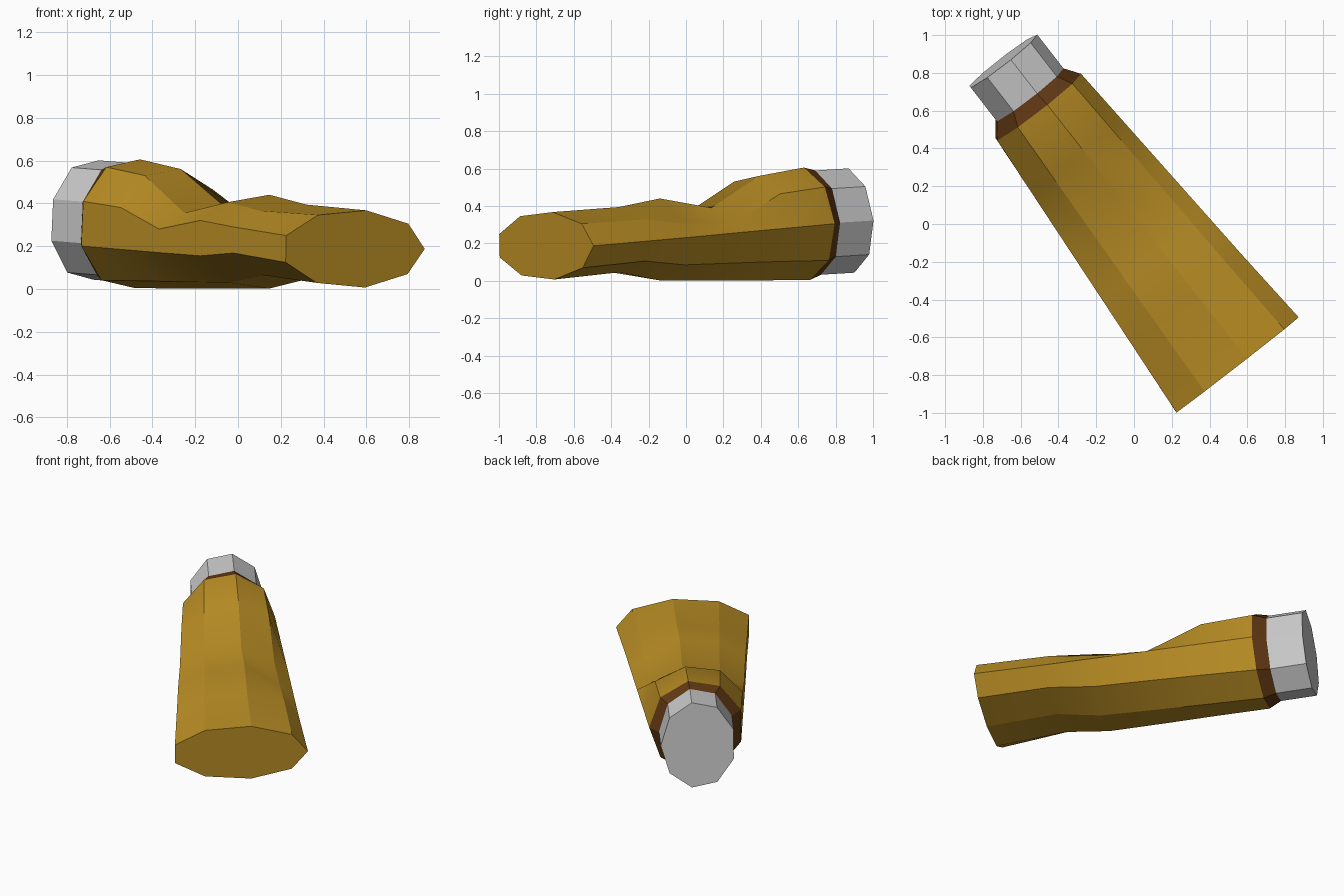
import bpy, bmesh
from math import cos, sin, radians
from mathutils import Vector

if "Cube" in bpy.data.objects:
    bpy.data.objects.remove(bpy.data.objects["Cube"])

SIDES = 9
AXIS = Vector((-0.613, 0.79, 0))   # direction along the body, narrow end positive
ACROSS = Vector((0.79, 0.613, 0))


def ring(s, centre, width, z_mid=0, height=0, heights=None, tilt=0):
    """Nine-sided section at distance s; optional explicit heights and lean."""
    pts = []
    for i in range(SIDES):
        a = radians(40 * i)
        z = heights[i] if heights else z_mid + height * sin(a)
        along = s - tilt * (z - z_mid)
        pts.append(AXIS * along + ACROSS * (centre + width * cos(a)) + Vector((0, 0, z)))
    return pts


def loft(name, rings, color=None, cap_start=False, cap_end=False):
    """Skin sections into a tube: smooth lengthwise, creased between its sides."""
    bm = bmesh.new()
    loops = [[bm.verts.new(p) for p in r] for r in rings]
    for a, b in zip(loops, loops[1:]):
        for i in range(SIDES):
            j = (i + 1) % SIDES
            bm.faces.new((a[i], b[i], b[j], a[j]))
    if cap_start:
        bm.faces.new(loops[0])
    if cap_end:
        bm.faces.new(loops[-1][::-1])
    bmesh.ops.recalc_face_normals(bm, faces=bm.faces)
    # make sure open tubes face outward
    mid = sum((v.co for v in bm.verts), Vector()) / len(bm.verts)
    if sum((f.calc_center_median() - mid).dot(f.normal) for f in bm.faces) < 0:
        bmesh.ops.reverse_faces(bm, faces=bm.faces)
    # only edges around the inner sections stay soft
    inner = [set(l) for l in loops[1:-1]]
    for e in bm.edges:
        e.smooth = any(e.verts[0] in l and e.verts[1] in l for l in inner)
    for f in bm.faces:
        f.smooth = True
    mesh = bpy.data.meshes.new(name)
    bm.to_mesh(mesh)
    bm.free()
    obj = bpy.data.objects.new(name, mesh)
    bpy.context.collection.objects.link(obj)
    if color:
        mat = bpy.data.materials.new(name + "_color")
        mat.diffuse_color = (*color, 1)
        mat.use_nodes = True
        mat.node_tree.nodes["Principled BSDF"].inputs["Base Color"].default_value = mat.diffuse_color
        mesh.materials.append(mat)
    return obj


# Sections of the body between its ends: distance, then heights around the section
body_mid = [
    (-0.48, (0.216, 0.328, 0.394, 0.365, 0.290, 0.168, 0.065, 0.045, 0.105)),
    (-0.20, (0.235, 0.305, 0.440, 0.405, 0.320, 0.155, 0.030, 0.002, 0.085)),
    (0.15, (0.260, 0.305, 0.390, 0.355, 0.280, 0.170, 0.033, 0.002, 0.095)),
    (0.47, (0.282, 0.465, 0.560, 0.530, 0.380, 0.185, 0.038, 0.002, 0.103)),
]
wide_end = ring(-0.925, -0.037, 0.423, 0.187, 0.183, tilt=0.03)
shoulder = ring(0.80, -0.026, 0.292, 0.305, 0.305, tilt=0.07)
neck = ring(0.88, -0.022, 0.232, 0.311, 0.283, tilt=0.07)
tip = ring(1.106, -0.022, 0.232, 0.322, 0.283, tilt=0.07)

# Tan body, tapering evenly in width from wide end to shoulder
sections = [wide_end]
for s, hs in body_mid:
    f = (s + 0.92) / 1.725
    sections.append(ring(s, -0.039 + 0.013 * f, 0.42 - 0.128 * f, heights=hs))
sections.append(shoulder)
loft("body", sections, (0.49, 0.27, 0.018), cap_start=True)

# Brown tapered collar
loft("collar", [shoulder, neck], (0.122, 0.041, 0.007))

# Grey end cap
loft("end_cap", [neck, tip], cap_end=True)
